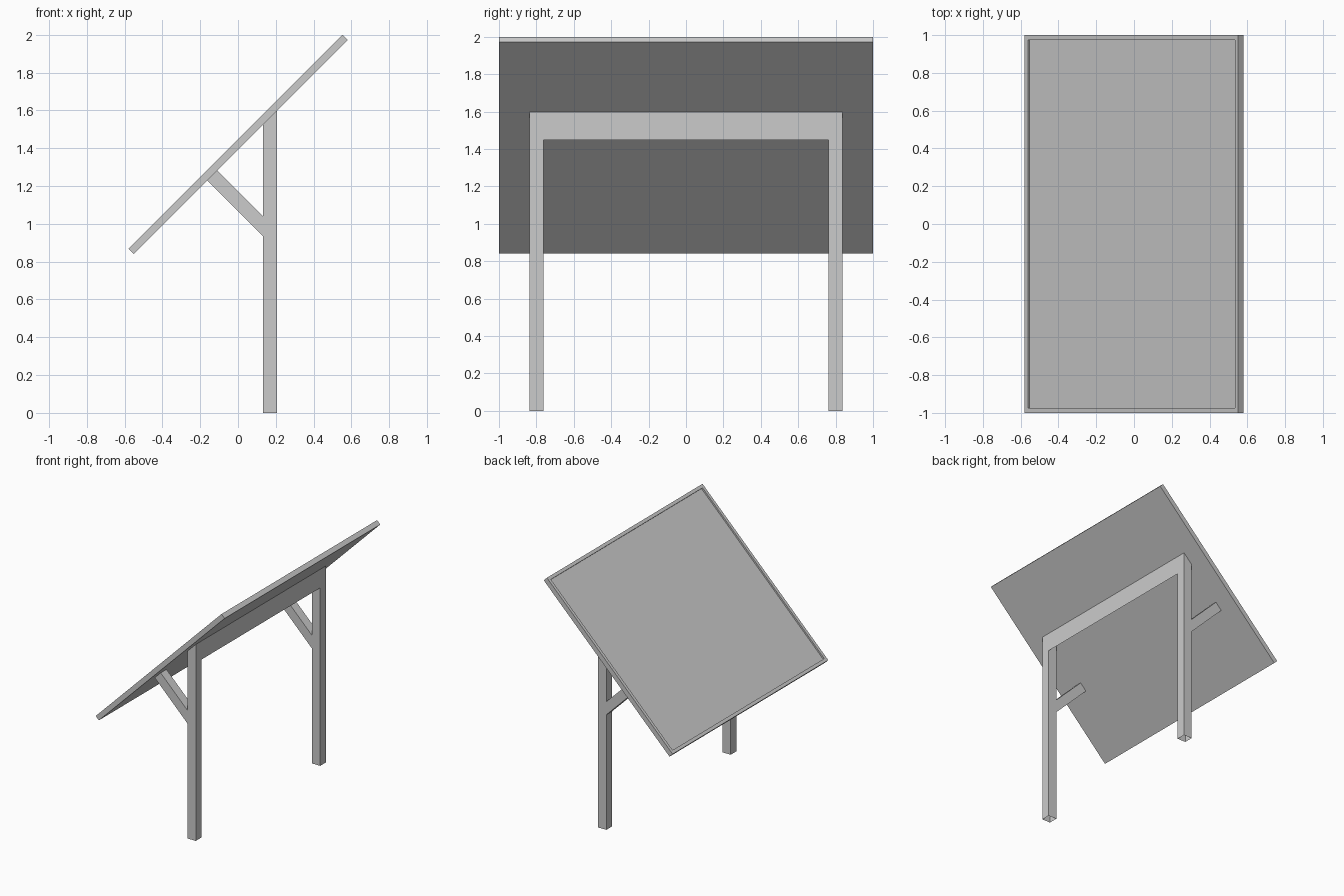
import bpy, bmesh
from math import radians
from mathutils import Matrix, Vector

if "Cube" in bpy.data.objects:
    bpy.data.objects.remove(bpy.data.objects["Cube"])


def add_object(name, bm):
    mesh = bpy.data.meshes.new(name)
    bm.to_mesh(mesh)
    bm.free()
    ob = bpy.data.objects.new(name, mesh)
    bpy.context.collection.objects.link(ob)
    return ob


# Tilted panel with a raised rim around a shallow recess
bm = bmesh.new()
bmesh.ops.create_cube(bm, size=1, matrix=Matrix.Diagonal((1.6, 2.0, 0.04, 1)))
top = [f for f in bm.faces if f.normal.z > 0.9]
bmesh.ops.inset_region(bm, faces=top, thickness=0.036, depth=0)
floor = bmesh.ops.extrude_discrete_faces(bm, faces=top)["faces"]
bmesh.ops.translate(bm, vec=(0, 0, -0.013), verts=floor[0].verts[:])
bm.transform(Matrix.Translation((0, 0, 1.42)) @ Matrix.Rotation(radians(-45), 4, "Y"))
add_object("panel", bm)

# Posts with their angled braces, one profile extruded across y, open at the foot
X0, X1 = 0.131, 0.206
Y0, Y1 = 0.762, 0.837
UNDER = 1.392                      # panel underside is z = x + UNDER
profile = [(X1, 0), (X1, X1 + UNDER), (X0, X0 + UNDER), (X0, 1.042),
           (-0.11, 1.282), (-0.163, 1.229), (X0, 0.935), (X0, 0)]
for side, name in ((-1, "front_post"), (1, "back_post")):
    bm = bmesh.new()
    start = Y0 if side > 0 else -Y1
    face = bm.faces.new([bm.verts.new((x, start, z)) for x, z in profile])
    ext = bmesh.ops.extrude_face_region(bm, geom=[face], use_keep_orig=True)
    bmesh.ops.translate(bm, vec=(0, Y1 - Y0, 0),
                        verts=[g for g in ext["geom"] if isinstance(g, bmesh.types.BMVert)])
    bmesh.ops.recalc_face_normals(bm, faces=bm.faces[:])
    foot = [f for f in bm.faces if all(v.co.z < 0.001 for v in f.verts)]
    bmesh.ops.delete(bm, geom=foot, context="FACES_ONLY")
    add_object(name, bm)

# Thin cross board joining the posts under the panel
bm = bmesh.new()
bm.faces.new([bm.verts.new((X1, y, z)) for y, z in
              ((-Y0, 1.447), (Y0, 1.447), (Y0, X1 + UNDER), (-Y0, X1 + UNDER))])
add_object("cross_board", bm)
